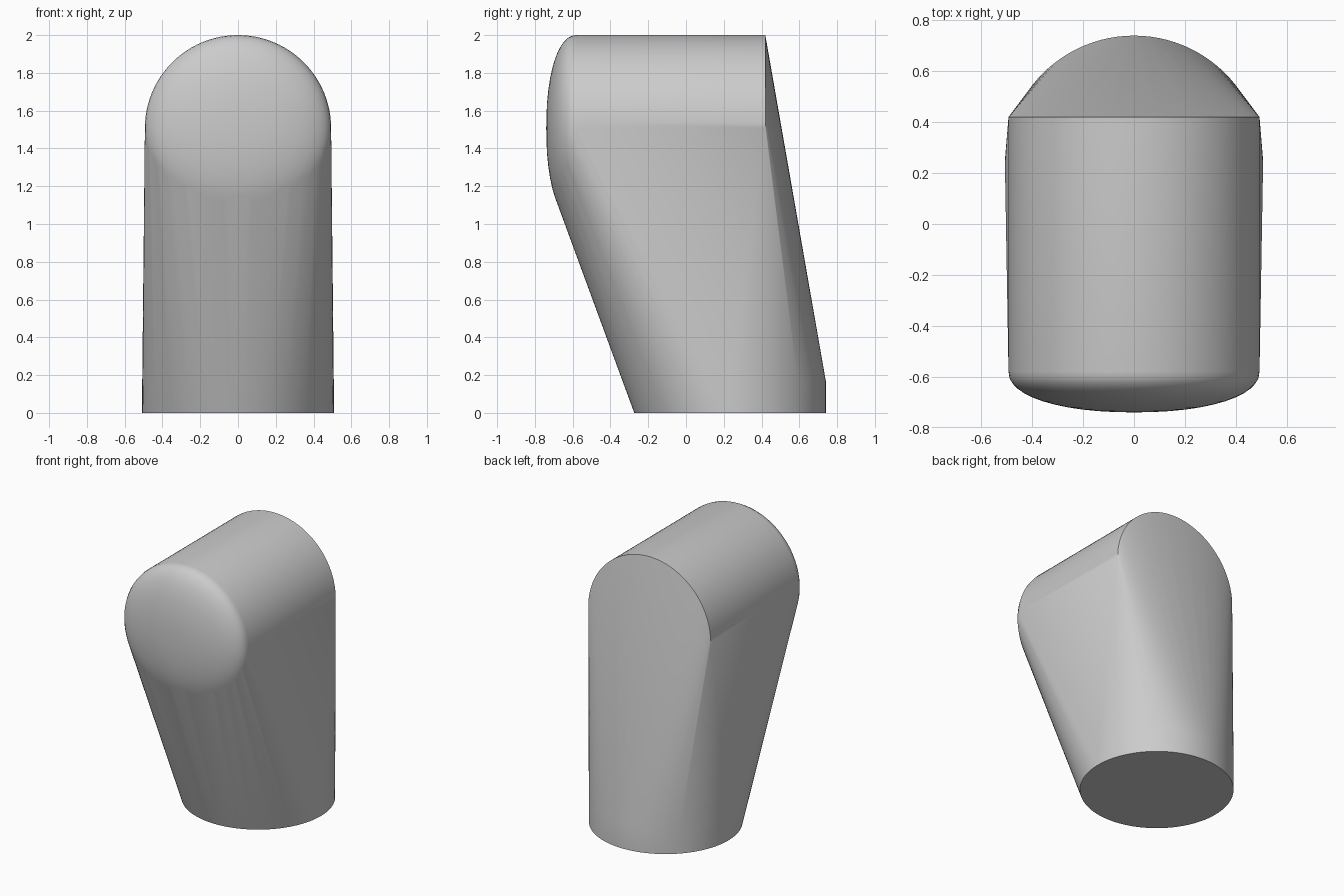
import bpy, bmesh
from math import sin, cos, pi, radians

cube = bpy.data.objects.get("Cube")
if cube:
    bpy.data.objects.remove(cube, do_unlink=True)

SIDES = 96
DOME_STEPS = 12
BASE_R, BASE_Y, BASE_H = 0.507, 0.233, 0.17
HEAD_R, HEAD_Z = 0.493, 1.507
BACK_Y, RIM_Y, DOME_DEPTH = 0.42, -0.58, 0.16

bm = bmesh.new()


def ring(place, radius):
    """Add a ring of points; place maps two circle offsets to a position."""
    for i in range(SIDES):
        a = 2 * pi * i / SIDES
        bm.verts.new(place(radius * cos(a), radius * sin(a)))


# Round foot: a short upright disc
for z in (0, BASE_H):
    ring(lambda u, v: (u, BASE_Y + v, z), BASE_R)

# Horizontal head with a shallow domed front
ring(lambda u, v: (u, BACK_Y, HEAD_Z + v), HEAD_R)
for k in range(DOME_STEPS):
    t = 0.5 * pi * k / DOME_STEPS
    y = RIM_Y - DOME_DEPTH * sin(t) ** 0.92
    ring(lambda u, v: (u, y, HEAD_Z + v), HEAD_R * cos(t) ** 0.92)
bm.verts.new((0, RIM_Y - DOME_DEPTH, HEAD_Z))

# Skin stretched around foot and head
hull = bmesh.ops.convex_hull(bm, input=bm.verts[:])
inside = {g for g in hull["geom_interior"] + hull["geom_unused"]
          if isinstance(g, bmesh.types.BMVert)}
bmesh.ops.delete(bm, geom=list(inside), context="VERTS")
bmesh.ops.dissolve_limit(bm, angle_limit=radians(0.1),
                         verts=bm.verts[:], edges=bm.edges[:])
bmesh.ops.recalc_face_normals(bm, faces=bm.faces[:])

mesh = bpy.data.meshes.new("rounded_body")
bm.to_mesh(mesh)
bm.free()
body = bpy.data.objects.new("rounded_body", mesh)
bpy.context.collection.objects.link(body)

# Plain grey finish
grey = bpy.data.materials.new("plain_grey")
grey.use_nodes = True
colour = (0.6, 0.6, 0.6, 1)
grey.diffuse_color = colour
grey.node_tree.nodes["Principled BSDF"].inputs["Base Color"].default_value = colour
mesh.materials.append(grey)

# Smooth skin with crisp back arc and foot edge
bpy.ops.object.select_all(action="DESELECT")
body.select_set(True)
bpy.context.view_layer.objects.active = body
bpy.ops.object.shade_smooth_by_angle(angle=radians(30))
